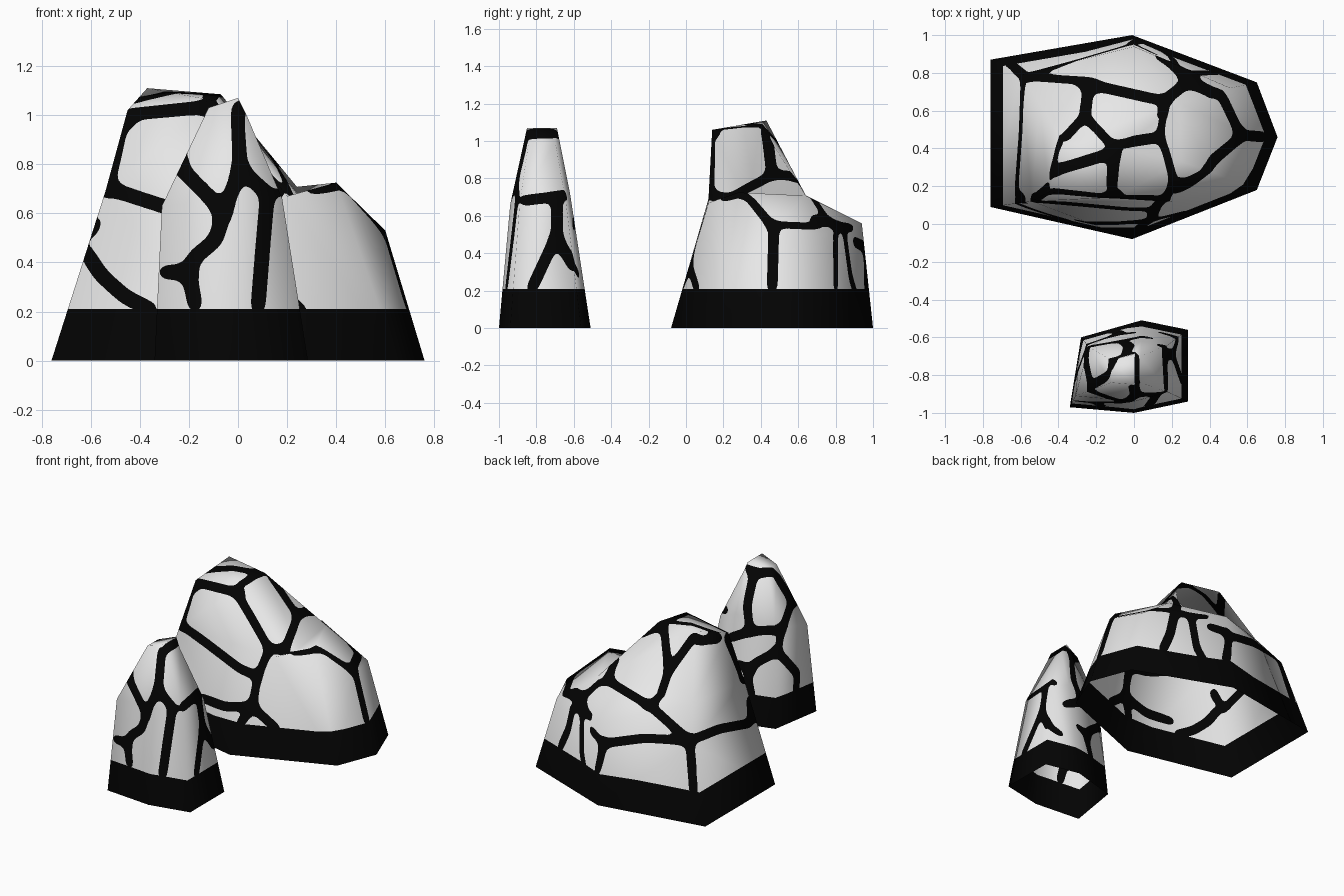
import bpy, bmesh, math
from mathutils import Vector
from mathutils.kdtree import KDTree
from mathutils.bvhtree import BVHTree

if "Cube" in bpy.data.objects:
    bpy.data.objects.remove(bpy.data.objects["Cube"])


def material(name, c):
    m = bpy.data.materials.new(name)
    m.diffuse_color = (c, c, c, 1)
    m.use_nodes = True
    m.node_tree.nodes["Principled BSDF"].inputs["Base Color"].default_value = m.diffuse_color
    return m


STONE = material("pale stone", 0.8)
MORTAR = material("black seams", 0.001)
BAND = 0.21                      # height of the black foot
STEP, SIGMA, LEVEL = 0.015, 0.036, 2.0   # seam brush: spacing, softness, cut level

# brush directions: right axis, up axis, origin u, origin v, units per length
FRONT = ((1, 0, 0), (0, 0, 1), 0, 0, 1, 1)
RIGHT = ((0, 1, 0), (0, 0, 1), 0, 0, 1, 1)
TOP = ((1, 0, 0), (0, 1, 0), 0, 0, 1, 1)
FRONT_RIGHT = ((.814, .583, 0), (-.25, .346, .904), 238, 750, 156, -156)
BACK_LEFT = ((-.814, -.583, 0), (.25, -.346, .904), 688, 749, 156, -156)


def brush_points(tree, view, paths):
    """Project seam paths along the view direction on to the rock, evenly spaced."""
    r, u = Vector(view[0]), Vector(view[1])
    ahead = u.cross(r).normalized()
    pts = []
    for path in paths:
        flat = [((a - view[2]) / view[4], (b - view[3]) / view[5]) for a, b in path]
        last = None
        for (a0, b0), (a1, b1) in zip(flat, flat[1:]):
            n = max(2, int(math.hypot(a1 - a0, b1 - b0) / 0.001))
            for i in range(n + 1):
                t = i / n
                o = r * (a0 + (a1 - a0) * t) + u * (b0 + (b1 - b0) * t) - ahead * 4
                hit = tree.ray_cast(o, ahead)[0]
                if hit and (last is None or (hit - last).length >= STEP):
                    pts.append(hit)
                    last = hit
    return pts


def rock(name, rings, extra, faces, seams):
    """Loft base ring to shoulder ring, close with upper faces, cut the seams in."""
    bm = bmesh.new()
    vs = [bm.verts.new(p) for p in rings[0] + rings[1] + extra]
    n = len(rings[0])
    for i in range(n):
        j = (i + 1) % n
        bm.faces.new([vs[i], vs[j], vs[n + j], vs[n + i]])
    for f in faces:
        bm.faces.new([vs[i] for i in f])
    bmesh.ops.recalc_face_normals(bm, faces=bm.faces[:])
    bm.normal_update()
    if sum(f.normal.z * f.calc_area() for f in bm.faces) < 0:
        bmesh.ops.reverse_faces(bm, faces=bm.faces[:])

    # keep the smooth shading of the coarse rock while the faces are diced
    lay = bm.verts.layers.float_vector.new("coarse")
    bm.normal_update()
    for v in bm.verts:
        v[lay] = v.normal
    bmesh.ops.triangulate(bm, faces=bm.faces[:])
    bvh = BVHTree.FromBMesh(bm)
    pts = [p for view, paths in seams for p in brush_points(bvh, view, paths)]
    tree = KDTree(len(pts))
    for i, p in enumerate(pts):
        tree.insert(p, i)
    tree.balance()

    def field(co):
        return sum(math.exp(-(d / SIGMA) ** 2) for _, _, d in tree.find_range(co, 0.085)) - LEVEL

    bmesh.ops.bisect_plane(bm, geom=bm.verts[:] + bm.edges[:] + bm.faces[:],
                           plane_co=(0, 0, BAND), plane_no=(0, 0, 1))
    bmesh.ops.triangulate(bm, faces=bm.faces[:])
    for _ in range(9):
        long = [e for e in bm.edges if e.calc_length() > 0.022]
        if not long:
            break
        bmesh.ops.subdivide_edges(bm, edges=long, cuts=1)
        bmesh.ops.triangulate(bm, faces=[f for f in bm.faces if len(f.verts) > 3])

    # cut the faces along the seam outline, then colour by side
    val = {v: field(v.co) for v in bm.verts}
    cut = []
    for e in bm.edges[:]:
        a, b = e.verts
        if val[a] * val[b] < 0:
            t = val[a] / (val[a] - val[b])
            cut.append(bmesh.utils.edge_split(e, a, min(.98, max(.02, t)))[1])
    bmesh.ops.connect_verts(bm, verts=cut)
    for f in bm.faces:
        c = f.calc_center_median()
        f.material_index = 1 if c.z < BAND or field(c) > 0 else 0
        f.smooth = True
    normals = [Vector(v[lay]).normalized() for v in bm.verts]
    bm.verts.layers.float_vector.remove(lay)

    me = bpy.data.meshes.new(name)
    bm.to_mesh(me)
    bm.free()
    me.materials.append(STONE)
    me.materials.append(MORTAR)
    me.normals_split_custom_set_from_vertices(normals)
    bpy.context.collection.objects.link(bpy.data.objects.new(name, me))


# seams of the large rock, one set per brush direction
top_seams = [[(-.24, .74), (-.26, .57), (-.12, .42), (.14, .46), (.16, .65), (-.24, .74)],
             [(.16, .65), (.28, .75), (.2, .88), (.08, .96)],
             [(.28, .74), (.46, .69), (.57, .46), (.42, .34), (.38, .26), (.22, .19),
              (.17, .38), (.14, .46)],
             [(-.1, .4), (-.12, .18)],
             [(-.1, .38), (-.43, .28)], [(-.27, .56), (-.4, .42), (-.44, .25)]]
back_seams = [[(648, 702), (690, 740), (645, 737), (604, 742), (591, 727)],
              [(604, 740), (597, 774)], [(690, 740), (694, 794)],
              [(690, 740), (720, 728), (752, 722), (750, 690), (728, 636)]]
corner_seams = [[(180, 622), (208, 643), (240, 668), (258, 676), (269, 649), (251, 617), (234, 588)],
                [(269, 649), (284, 648)], [(258, 676), (252, 706), (225, 706), (200, 696)],
                [(252, 706), (238, 726)], [(252, 706), (278, 730)]]
front_seams = [[(-.45, .97), (-.43, 1.01), (-.25, 1.025), (-.08, 1.04)],
               [(-.63, .46), (-.56, .35), (-.46, .26), (-.34, .2)]]
right_seams = [[(.47, .56), (.46, .2)], [(.69, .58), (.8, .55), (.89, .54)],
               [(.8, .55), (.8, .2)]]

rock("large_rock",
     [[(-.76, .87, 0), (-.01, 1, 0), (.65, .75, 0), (.76, .46, 0),
       (.65, .18, 0), (-.01, -.08, 0), (-.76, .09, 0)],
      [(-.6, .79, .5), (0, .94, .56), (.51, .72, .5), (.6, .47, .53),
       (.4, .28, .725), (.2, .12, .67), (-.54, .12, .69)]],
     # notch, back ledge, peak, ridge end, front brow, left brow, left back shoulder
     [(.25, .33, .665), (.24, .64, .708), (-.37, .43, 1.11),
      (-.07, .4, 1.085), (-.1, .14, 1.06), (-.45, .17, 1.02), (-.5, .64, .71)],
     [(13, 12, 18, 19), (12, 14, 17, 18), (12, 11, 14), (11, 15, 14), (14, 15, 17),
      (11, 10, 15), (10, 9, 15), (9, 8, 15), (8, 7, 20), (8, 20, 15), (15, 20, 16),
      (15, 16, 17), (7, 13, 20), (13, 19, 16, 20), (19, 18, 17, 16)],
     [(TOP, top_seams), (BACK_LEFT, back_seams), (FRONT_RIGHT, corner_seams),
      (FRONT, front_seams), (RIGHT, right_seams)])

# seams of the small rock
front_small = [[(-.25, .8), (-.13, .68), (-.06, .6)],
               [(0, 1.03), (.01, .78), (-.06, .6), (-.09, .49), (-.18, .42), (-.2, .36), (-.33, .36)],
               [(-.2, .36), (-.17, .2)], [(.01, .78), (.12, .68)],
               [(.12, .68), (.1, .45), (.08, .2)]]
right_small = [[(-.88, .68), (-.64, .71)], [(-.69, .68), (-.69, .5), (-.76, .35), (-.83, .2)],
               [(-.69, .48), (-.57, .28)], [(-.84, 1.04), (-.69, 1.04)]]
back_small = [[(752, 569), (762, 572), (777, 570)],
              [(757, 572), (750, 605), (753, 630), (730, 637)],
              [(753, 630), (785, 628), (795, 600), (778, 572)],
              [(785, 628), (780, 650), (757, 662), (750, 675), (755, 700)],
              [(780, 650), (800, 672), (798, 697)], [(752, 668), (738, 660)]]

k = 6
rock("small_rock",
     [[(-.28, -.6, 0), (.04, -.51, 0), (.285, -.56, 0), (.285, -.94, 0),
       (0, -1, 0), (-.34, -.97, 0)],
      [(-.24, -.65, .68), (.04, -.62, .72), (.18, -.64, .66), (.18, -.89, .66),
       (0, -.94, .66), (-.31, -.91, .63)]],
     [(-.12, -.72, 1.03), (0, -.69, 1.07), (.035, -.7, 1.0), (.035, -.84, 1.0),
      (0, -.85, 1.07), (-.12, -.84, 1.03)],
     [(k + i, k + (i + 1) % k, 2 * k + (i + 1) % k, 2 * k + i) for i in range(k)]
     + [tuple(range(2 * k, 3 * k))],
     [(FRONT, front_small), (RIGHT, right_small), (BACK_LEFT, back_small)])
